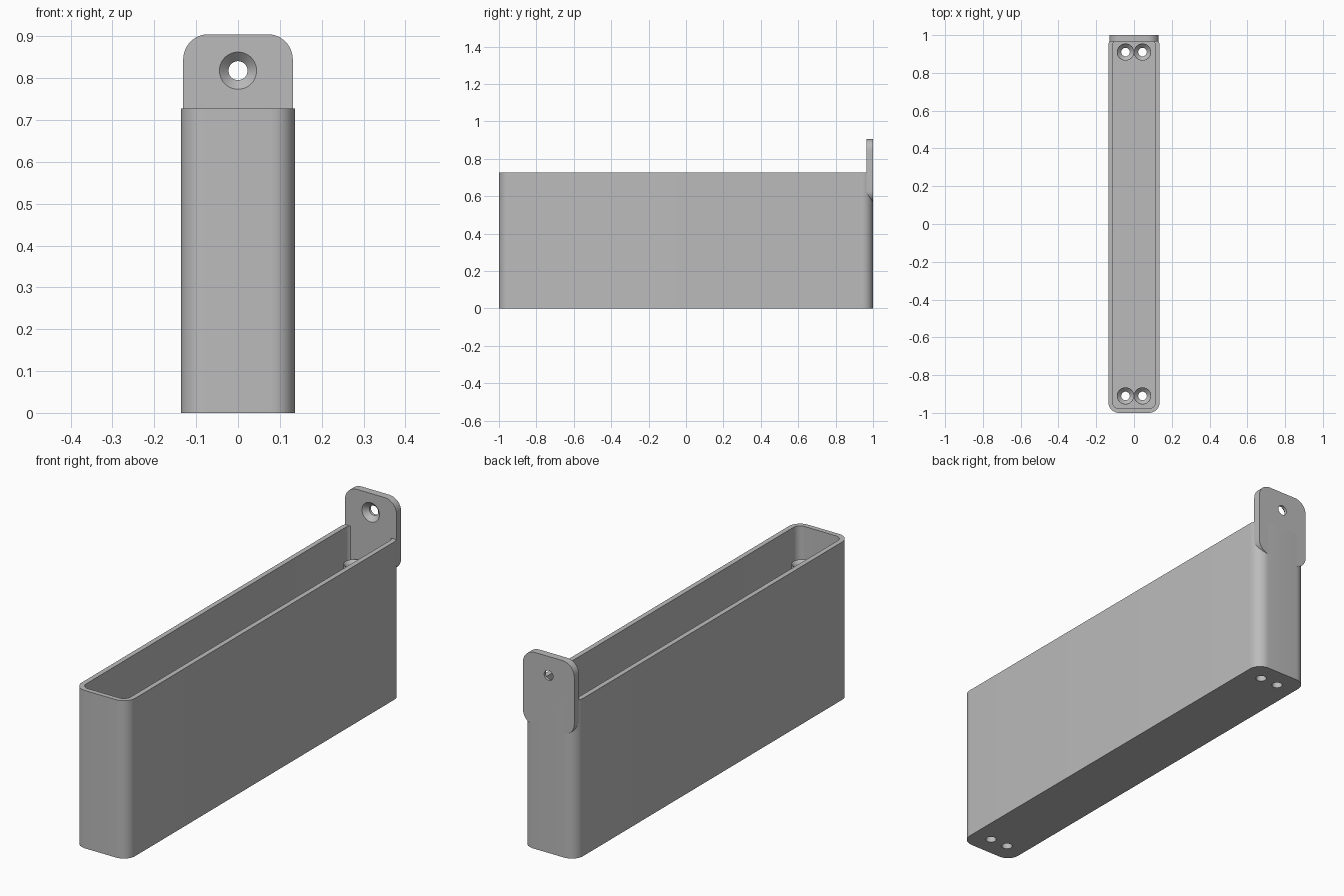
import bpy, bmesh, math
from mathutils import Matrix, Vector

cube = bpy.data.objects.get("Cube")
if cube:
    bpy.data.objects.remove(cube, do_unlink=True)

# Main sizes
HALF_W, HALF_L, HEIGHT = 0.136, 1.0, 0.727
WALL, CORNER = 0.0227, 0.057
TAB_FRONT, TAB_LOW, TAB_HIGH = 0.966, 0.568, 0.905
BORE, SINK = 0.0227, 0.0445
POST_X, POST_Y, POST_TOP = 0.045, 0.91, 0.59

grey = bpy.data.materials.new("plain grey")
grey.use_nodes = True
color = (0.5, 0.5, 0.5, 1)
grey.diffuse_color = color
grey.node_tree.nodes["Principled BSDF"].inputs["Base Color"].default_value = color


def finish(name, bm):
    bmesh.ops.recalc_face_normals(bm, faces=bm.faces)
    mesh = bpy.data.meshes.new(name)
    bm.to_mesh(mesh)
    bm.free()
    mesh.materials.append(grey)
    obj = bpy.data.objects.new(name, mesh)
    bpy.context.collection.objects.link(obj)
    return obj


def rounded_rect(half_u, half_v, radius, steps=10):
    points = []
    for quarter, (su, sv) in enumerate([(1, 1), (-1, 1), (-1, -1), (1, -1)]):
        for i in range(steps + 1):
            a = (quarter + i / steps) * math.pi / 2
            points.append((su * (half_u - radius) + radius * math.cos(a),
                           sv * (half_v - radius) + radius * math.sin(a)))
    return points


def prism(name, outline, depth, matrix):
    bm = bmesh.new()
    face = bm.faces.new([bm.verts.new((u, v, 0)) for u, v in outline])
    top = bmesh.ops.extrude_face_region(bm, geom=[face])["geom"]
    moved = [g for g in top if isinstance(g, bmesh.types.BMVert)]
    bmesh.ops.translate(bm, verts=moved, vec=(0, 0, depth))
    bm.transform(matrix)
    return finish(name, bm)


def lathe(name, profile, matrix, ring=False, sides=40):
    """Turn (radius, z) points round z; ring joins the last point to the first."""
    bm = bmesh.new()
    loops = []
    for r, z in profile:
        angles = [2 * math.pi * i / sides for i in range(sides)]
        loops.append([bm.verts.new((r * math.cos(a), r * math.sin(a), z)) for a in angles])
    pairs = list(zip(loops, loops[1:]))
    if ring:
        pairs.append((loops[-1], loops[0]))
    else:
        bm.faces.new(loops[0])
        bm.faces.new(loops[-1])
    for low, high in pairs:
        for i in range(sides):
            j = (i + 1) % sides
            bm.faces.new((low[i], low[j], high[j], high[i]))
    bm.transform(matrix)
    return finish(name, bm)


def cut(target, cutter):
    mod = target.modifiers.new("cut", "BOOLEAN")
    mod.operation = "DIFFERENCE"
    mod.solver = "EXACT"
    mod.object = cutter
    bpy.context.view_layer.update()
    graph = bpy.context.evaluated_depsgraph_get()
    mesh = bpy.data.meshes.new_from_object(target.evaluated_get(graph))
    target.modifiers.clear()
    target.data = mesh
    bpy.data.objects.remove(cutter, do_unlink=True)


# Long open tray with rounded upright corners
tray = prism("tray", rounded_rect(HALF_W, HALF_L, CORNER), HEIGHT, Matrix())
cavity = prism("cavity_cutter",
               rounded_rect(HALF_W - WALL, HALF_L - WALL, CORNER - WALL),
               HEIGHT, Matrix.Translation((0, 0, WALL)))
cut(tray, cavity)
parts = [tray]

# Bored screw posts, a pair at each end, with holes through the floor
for end, sy in (("front", -1), ("back", 1)):
    for side, sx in (("right", -1), ("left", 1)):
        place = Matrix.Translation((sx * POST_X, sy * POST_Y, 0))
        cut(tray, lathe("floor_cutter", [(BORE, -0.1), (BORE, 0.1)], place))
        profile = [(BORE, WALL / 2), (SINK + 0.001, WALL / 2), (SINK + 0.001, POST_TOP),
                   (SINK, POST_TOP), (BORE, POST_TOP - SINK + BORE)]
        parts.append(lathe(f"{end}_{side}_post", profile, place, ring=True))

# Upright hanging tab with a countersunk hole
upright = Matrix.Rotation(math.pi / 2, 4, "X")
tab_middle = Vector((0, HALF_L, (TAB_LOW + TAB_HIGH) / 2))
tab = prism("hanging_tab", rounded_rect(0.131, (TAB_HIGH - TAB_LOW) / 2, 0.06),
            HALF_L - TAB_FRONT, Matrix.Translation(tab_middle) @ upright)
cut(tab, lathe("tab_cutter",
               [(BORE, -0.1), (BORE, BORE - SINK), (SINK, 0), (SINK, 0.02)],
               Matrix.Translation((0, TAB_FRONT, 0.818)) @ upright))
parts.append(tab)

# Smooth the round surfaces, keep the edges sharp
bpy.ops.object.select_all(action="DESELECT")
for part in parts:
    part.select_set(True)
bpy.context.view_layer.objects.active = tray
bpy.ops.object.shade_smooth_by_angle(angle=math.radians(30))
